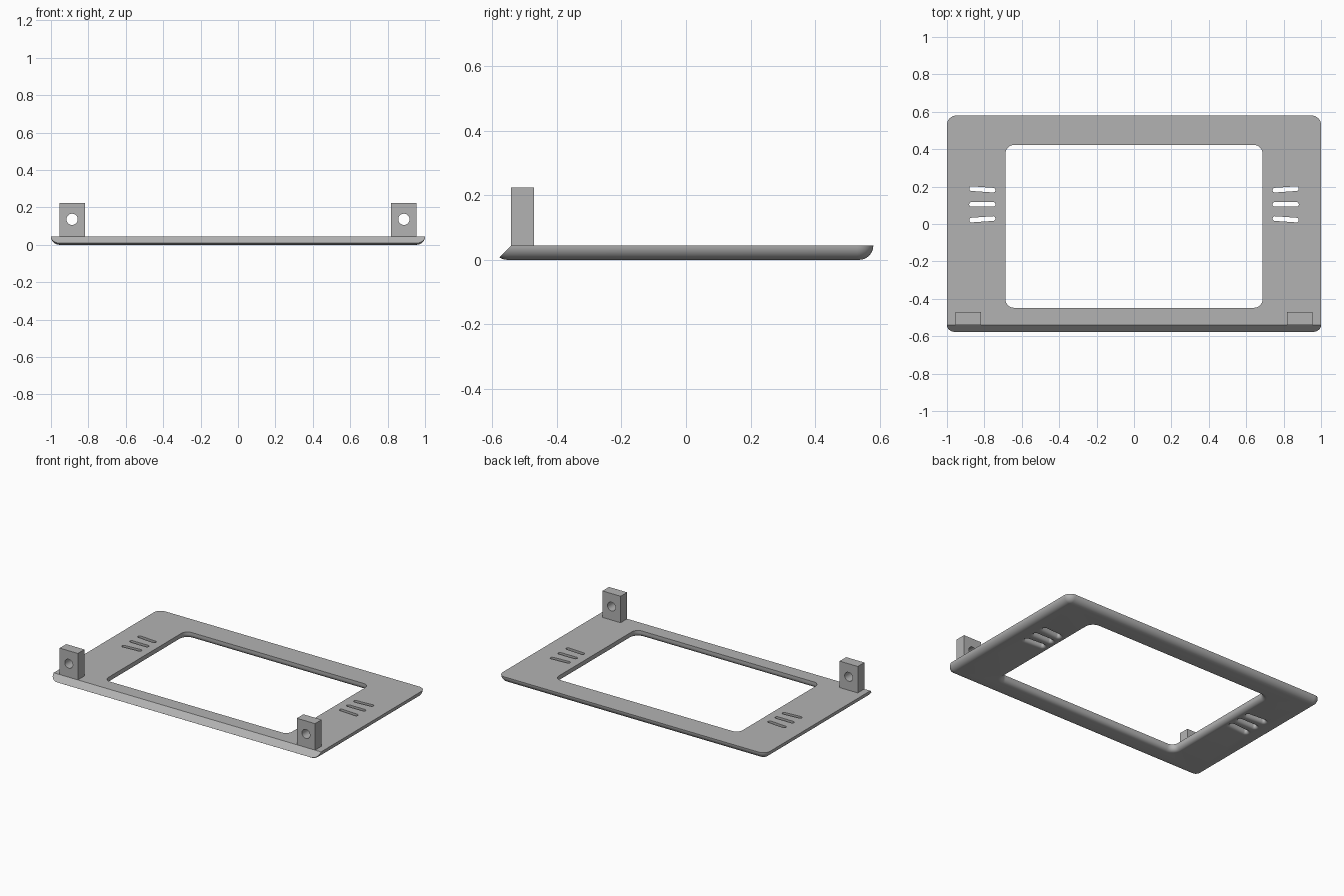
import bpy, bmesh
from math import sin, cos, pi, radians, sqrt
from mathutils import Matrix, Vector

if "Cube" in bpy.data.objects:
    bpy.data.objects.remove(bpy.data.objects["Cube"], do_unlink=True)

THICK = 0.045
FRONT, BACK = -0.597, 0.58

grey = bpy.data.materials.new("plain_grey")
grey.use_nodes = True
grey.diffuse_color = (0.45, 0.45, 0.45, 1)
grey.node_tree.nodes["Principled BSDF"].inputs["Base Color"].default_value = (0.45, 0.45, 0.45, 1)


def ring(bm, hx, hy, r, z, seg=8):
    """Rounded rectangle of vertices at height z."""
    verts = []
    for k, (sx, sy) in enumerate([(1, 1), (-1, 1), (-1, -1), (1, -1)]):
        for i in range(seg + 1):
            a = (k + i / seg) * pi / 2
            verts.append(bm.verts.new((sx * (hx - r) + r * cos(a), sy * (hy - r) + r * sin(a), z)))
    return verts


def loft(bm, rings):
    """Skin a stack of rings and close both ends."""
    n = len(rings[0])
    for a, b in zip(rings, rings[1:]):
        for i in range(n):
            j = (i + 1) % n
            bm.faces.new((a[i], a[j], b[j], b[i]))
    bm.faces.new(rings[0][::-1])
    bm.faces.new(rings[-1])


def new_object(name, bm):
    bmesh.ops.recalc_face_normals(bm, faces=bm.faces)
    mesh = bpy.data.meshes.new(name)
    bm.to_mesh(mesh)
    bm.free()
    mesh.materials.append(grey)
    obj = bpy.data.objects.new(name, mesh)
    bpy.context.collection.objects.link(obj)
    return obj


def cut(obj, cutter):
    """Subtract the cutter, bake the result and remove the cutter."""
    cutter.hide_render = True
    mod = obj.modifiers.new("cut", "BOOLEAN")
    mod.operation, mod.solver, mod.object = "DIFFERENCE", "EXACT", cutter
    graph = bpy.context.evaluated_depsgraph_get()
    mesh = bpy.data.meshes.new_from_object(obj.evaluated_get(graph))
    obj.modifiers.clear()
    obj.data = mesh
    bpy.data.objects.remove(cutter, do_unlink=True)


def smooth(obj):
    bpy.ops.object.select_all(action="DESELECT")
    obj.select_set(True)
    bpy.context.view_layer.objects.active = obj
    bpy.ops.object.shade_smooth_by_angle(angle=radians(30))


def flared_cutter(name, hx, hy, r, flare, matrix):
    """Opening whose lower rim is rounded outward."""
    bm = bmesh.new()
    steps = [(flare, -0.02)]
    for i in range(9):
        a = i / 8 * pi / 2
        steps.append((flare * (1 - sin(a)), flare * (1 - cos(a))))
    steps.append((0, THICK + 0.02))
    loft(bm, [ring(bm, hx + o, hy + o, r + o, z) for o, z in steps])
    bm.transform(matrix)
    return new_object(name, bm)


# Frame plate: rounded underside rim, front edge sliced at 45 degrees
bm = bmesh.new()
rings = []
for i in range(11):
    a = i / 10 * pi / 2
    inset = THICK * (1 - sin(a))
    rings.append(ring(bm, 1 - inset, (BACK - FRONT) / 2 - inset, 0.05 - inset, THICK * (1 - cos(a))))
loft(bm, rings)
bm.transform(Matrix.Translation((0, (BACK + FRONT) / 2, 0)))
cutplane = bmesh.ops.bisect_plane(bm, geom=bm.verts[:] + bm.edges[:] + bm.faces[:], dist=1e-6,
                                  plane_co=Vector((0, -0.541, THICK)),
                                  plane_no=Vector((0, -1, 1)).normalized(), clear_outer=True)
rim = [e for e in bm.edges if e.is_boundary]
bmesh.ops.holes_fill(bm, edges=rim, sides=0)
frame = new_object("frame_plate", bm)

# Window opening
cut(frame, flared_cutter("window_cutter", 0.687, 0.435, 0.045, 0.03,
                         Matrix.Translation((0, -0.013, 0))))

# Three vent slots on each side, the outer ones tilted
for side in (-1, 1):
    for row in (-1, 0, 1):
        place = (Matrix.Translation((side * 0.811, 0.105 + row * 0.08, 0))
                 @ Matrix.Rotation(radians(4 * side * row), 4, "Z"))
        cut(frame, flared_cutter("slot_cutter", 0.07, 0.0125, 0.012, 0.02, place))
smooth(frame)

# Upright mounting tabs with a round hole
for side, name in ((1, "left_tab"), (-1, "right_tab")):
    bm = bmesh.new()
    bmesh.ops.create_cube(bm, size=1)
    bm.transform(Matrix.Translation((side * 0.887, -0.506, 0.1335))
                 @ Matrix.Diagonal((0.136, 0.07, 0.181, 1)))
    tab = new_object(name, bm)
    bm = bmesh.new()
    bmesh.ops.create_cone(bm, cap_ends=True, segments=32, radius1=0.03, radius2=0.03, depth=0.2)
    bm.transform(Matrix.Translation((side * 0.887, -0.506, 0.136)) @ Matrix.Rotation(pi / 2, 4, "X"))
    cut(tab, new_object("hole_cutter", bm))
    smooth(tab)
